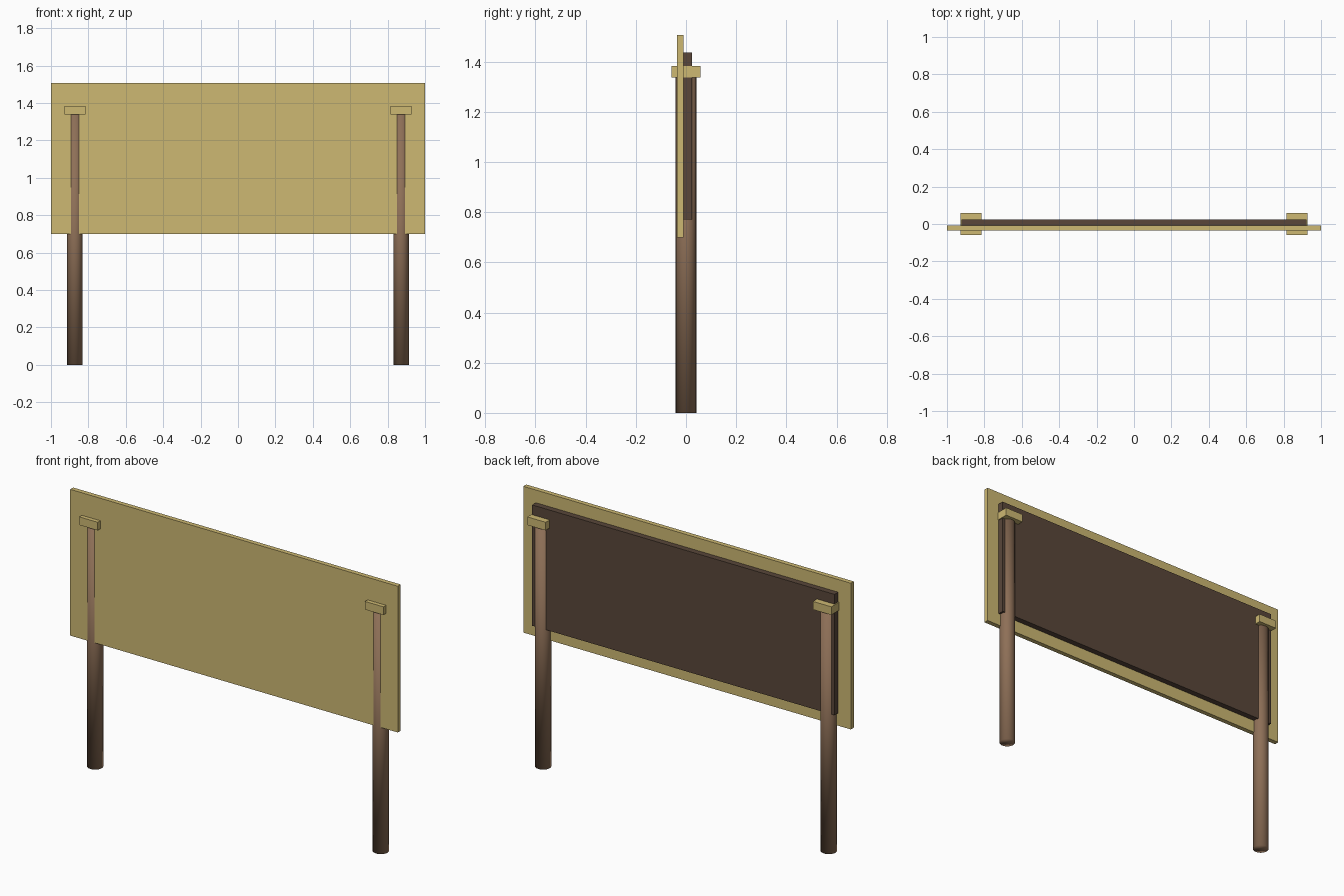
import bpy

if "Cube" in bpy.data.objects:
    bpy.data.objects.remove(bpy.data.objects["Cube"])


def material(name, rgb):
    m = bpy.data.materials.new(name)
    m.diffuse_color = (*rgb, 1)
    m.use_nodes = True
    m.node_tree.nodes["Principled BSDF"].inputs["Base Color"].default_value = m.diffuse_color
    return m


TAN = material("light_wood", (0.61, 0.48, 0.17))
DARK = material("dark_wood", (0.10, 0.062, 0.042))
BROWN = material("post_wood", (0.27, 0.16, 0.095))


def box(name, lo, hi, mat):
    """Axis-aligned box between two corners."""
    bpy.ops.mesh.primitive_cube_add(size=1, location=[(a + b) / 2 for a, b in zip(lo, hi)])
    ob = bpy.context.object
    ob.name = name
    ob.scale = [b - a for a, b in zip(lo, hi)]
    bpy.ops.object.transform_apply(location=False, rotation=False, scale=True)
    ob.data.materials.append(mat)
    return ob


# Front panel and the smaller board behind it
box("front_panel", (-1, -0.035, 0.70), (1, -0.009, 1.507), TAN)
box("back_board", (-0.923, -0.009, 0.77), (0.923, 0.023, 1.437), DARK)

# Round posts with block caps, one on each side
for side, x in (("left", -0.872), ("right", 0.872)):
    bpy.ops.mesh.primitive_cylinder_add(vertices=24, radius=0.041, depth=1.34,
                                        location=(x, 0, 0.67))
    post = bpy.context.object
    post.name = side + "_post"
    post.data.materials.append(BROWN)
    bpy.ops.object.shade_smooth()  # soft shading runs over the ends too
    box(side + "_post_cap", (x - 0.056, -0.058, 1.338), (x + 0.056, 0.058, 1.383), TAN)
